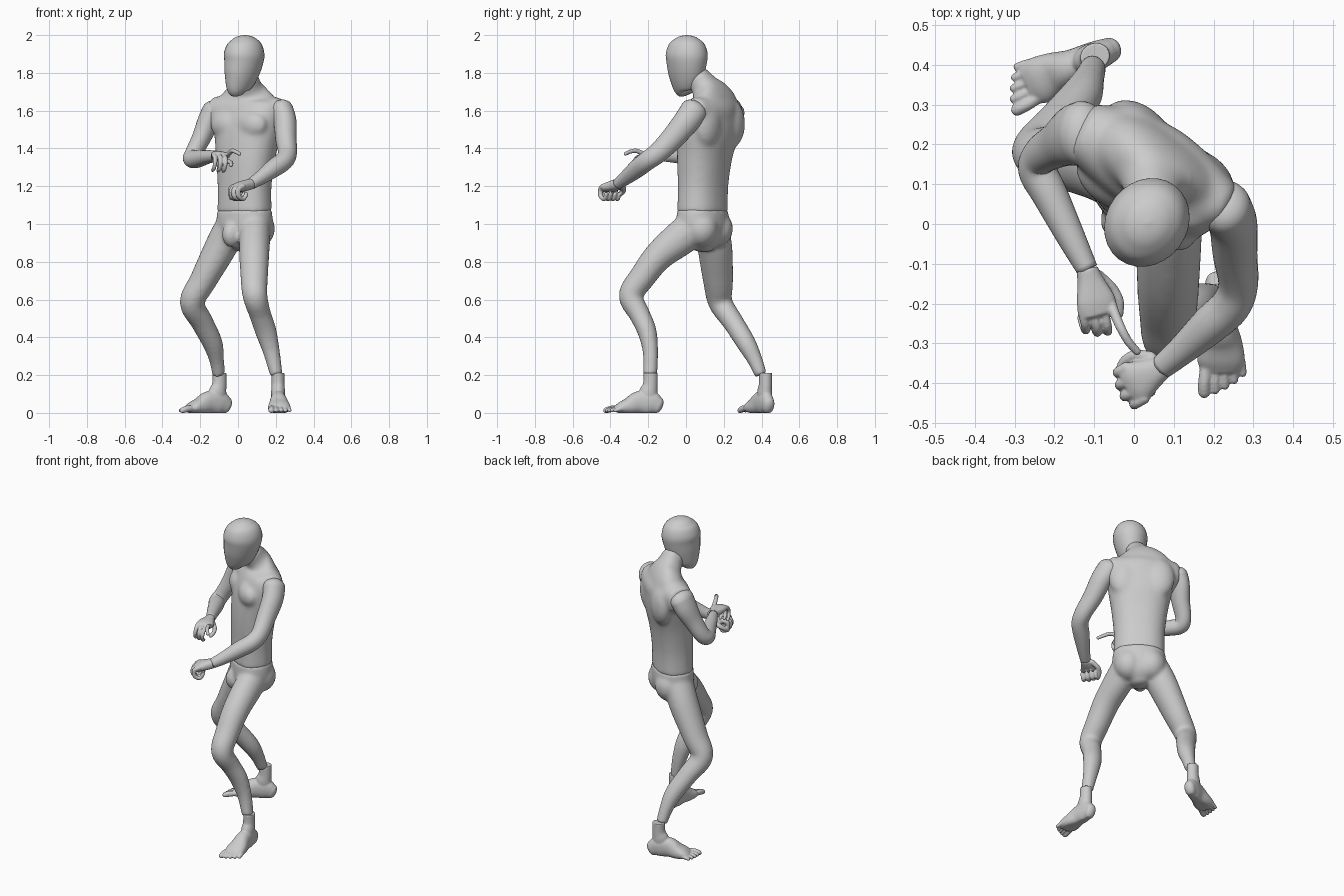
import bpy, bmesh, math
from mathutils import Vector, Matrix

SIDE = Vector((math.cos(math.radians(37)), -math.sin(math.radians(37)), 0))  # body's left
FRONT = Vector((SIDE.y, -SIDE.x, 0))                                         # body's facing


def catmull(a, b, c, d, t):
    return [0.5 * (2*q + (r-p)*t + (2*p-5*q+4*r-s)*t*t + (3*q-p-3*r+s)*t**3)
            for p, q, r, s in zip(a, b, c, d)]


def loft(bm, rows, side=(1, 0, 0), power=2.0, caps=(0, 0), n=28, steps=5, floor=False):
    """Smooth tube through rows of (x, y, z, half width, half depth)."""
    rows = [tuple(r) if len(r) == 5 else tuple(r) + (r[3],) for r in rows]
    ext = [rows[0]] + rows + [rows[-1]]
    path = []
    for i in range(len(rows) - 1):
        path += [catmull(*ext[i:i + 4], k / steps) for k in range(steps)]
    path.append(list(rows[-1]))
    pos = [Vector(p[:3]) for p in path]
    rings = []
    for i, p in enumerate(path):
        t = (pos[min(i + 1, len(pos) - 1)] - pos[max(i - 1, 0)]).normalized()
        rings.append((pos[i], t, p[3], p[4]))

    def cap(ring, sign, h):
        p, t, a, b = ring
        angs = [math.radians(d) for d in (20, 40, 60, 75, 87)]
        return [(p + t * sign * h * b * math.sin(g), t, a * math.cos(g), b * math.cos(g)) for g in angs]
    first, last = rings[0], rings[-1]
    if caps[0]:
        rings = cap(first, -1, caps[0])[::-1] + rings
    if caps[1]:
        rings = rings + cap(last, 1, caps[1])
    loops = []
    for p, t, a, b in rings:
        u = Vector(side)
        u = (u - t * u.dot(t)).normalized()
        v = t.cross(u)
        loop = []
        for k in range(n):
            g = 2 * math.pi * k / n
            c, s = math.cos(g), math.sin(g)
            q = (p + u * a * math.copysign(abs(c) ** (2 / power), c)
                 + v * b * math.copysign(abs(s) ** (2 / power), s))
            if floor:
                q.z = max(q.z, 0.0)
            loop.append(bm.verts.new(q))
        loops.append(loop)
    for l0, l1 in zip(loops, loops[1:]):
        for k in range(n):
            bm.faces.new((l0[k], l0[(k + 1) % n], l1[(k + 1) % n], l1[k]))
    bm.faces.new(loops[0][::-1])
    bm.faces.new(loops[-1])


def ball(bm, centre, sx, sy, sz):
    """Ellipsoid aligned to the body's facing."""
    m = Matrix.Translation(centre) @ Matrix.Rotation(math.radians(-37), 4, 'Z') @ Matrix.Diagonal((sx, sy, sz, 1))
    bmesh.ops.create_uvsphere(bm, u_segments=24, v_segments=14, radius=1, matrix=m)


def finish(name, bm, voxel=0, smooth=0):
    bmesh.ops.recalc_face_normals(bm, faces=bm.faces)
    me = bpy.data.meshes.new(name)
    bm.to_mesh(me)
    bm.free()
    for f in me.polygons:
        f.use_smooth = True
    ob = bpy.data.objects.new(name, me)
    bpy.context.collection.objects.link(ob)
    if voxel:   # fuse overlapping volumes into one skin
        r = ob.modifiers.new("fuse", 'REMESH')
        r.mode, r.voxel_size, r.use_smooth_shade = 'VOXEL', voxel, True
        s = ob.modifiers.new("soften", 'SMOOTH')
        s.factor, s.iterations = 0.5, smooth
    return ob


# head
bm = bmesh.new()
loft(bm, [(.002, .005, 1.688, .030, .035), (-.001, -.002, 1.715, .056, .069), (.014, .0, 1.78, .080, .098),
          (.028, .003, 1.85, .096, .112), (.033, .004, 1.90, .102, .116), (.035, .004, 1.95, .088, .099),
          (.035, .004, 1.98, .060, .067), (.035, .004, 1.994, .035, .038), (.035, .004, 2.0, .004, .004)], SIDE)
finish("head", bm)

# torso: trunk, shoulder bar, chest and shoulder blade muscles
bm = bmesh.new()
loft(bm, [(.035, .088, 1.06, .152, .114), (.035, .090, 1.20, .150, .114), (.04, .098, 1.35, .166, .123),
          (.05, .115, 1.48, .190, .130), (.055, .130, 1.58, .202, .118), (.055, .132, 1.65, .182, .096),
          (.053, .122, 1.695, .135, .080), (.048, .098, 1.73, .080, .070), (.042, .055, 1.79, .06, .06)],
     SIDE, 2.3)
loft(bm, [(-.125, .232, 1.59, .078, .082), (-.04, .190, 1.59, .105, .095), (.055, .138, 1.59, .115, .10),
          (.15, .085, 1.59, .095, .090), (.228, .045, 1.595, .062, .072)], FRONT, 2.2, (.25, .25))
for s in (-1, 1):
    ball(bm, Vector((.05, .115, 1.525)) + FRONT * .075 + SIDE * s * .085, .095, .058, .075)
    ball(bm, Vector((.05, .125, 1.53)) - FRONT * .066 + SIDE * s * .10, .095, .062, .13)
finish("torso", bm, .009, 22)

# pelvis and both legs
bm = bmesh.new()
loft(bm, [(.034, .088, 1.078, .154, .116), (.035, .088, 1.0, .158, .120), (.033, .088, .95, .140, .112),
          (.028, .086, .91, .105, .095), (.024, .084, .88, .06, .07)], SIDE, 2.2, (0, .4))
loft(bm, [(.095, .065, 1.0, .078, .095), (.088, -.03, .925, .083, .094), (.086, -.145, .83, .079, .079),
          (.086, -.23, .72, .073, .070), (.09, -.292, .62, .066, .065), (.118, -.245, .52, .058, .056),
          (.148, -.206, .43, .057, .051), (.178, -.188, .32, .045, .041), (.203, -.19, .20, .034, .038)],
     caps=(.6, 0))
loft(bm, [(-.03, .125, 1.0, .085, .095), (-.09, .152, .88, .086, .093), (-.185, .17, .70, .072, .080),
          (-.243, .182, .585, .066, .065), (-.19, .25, .48, .060, .056), (-.135, .318, .37, .054, .052),
          (-.113, .365, .28, .040, .041), (-.103, .397, .20, .034, .033)], caps=(.6, 0))
ball(bm, (-.032, .016, .945), .05, .058, .07)
for s in (-1, 1):
    ball(bm, Vector((.032, .09, .975)) - FRONT * .036 + SIDE * s * .066, .088, .092, .098)
finish("legs", bm, .009, 16)


# feet: forward direction, big toe on the inner side
def foot(name, ankle, fwd, inner):
    f = Vector((fwd[0], fwd[1], 0)).normalized()
    m = Vector((f.y, -f.x, 0)) * inner
    base = Vector((ankle[0], ankle[1], 0))

    def row(s, lat, z, a, b):
        return tuple(base + f * s + m * lat + Vector((0, 0, z))) + (a, b)
    bm = bmesh.new()
    loft(bm, [row(-.04, 0, .04, .032, .046), row(0, 0, .055, .039, .064), row(.06, .0, .055, .044, .060),
              row(.11, -.002, .037, .055, .046), row(.15, -.002, .028, .060, .033), row(.175, -.001, .021, .052, .022)],
         m, 2.2, (.6, .5), floor=True)
    loft(bm, [row(-.002, 0, .212, .034, .038), row(-.001, 0, .15, .034, .039), row(.01, 0, .10, .037, .050),
              row(.01, 0, .03, .03, .045)], m, floor=True)
    for lat, tip, r in ((.041, .236, .016), (.014, .232, .0115), (-.010, .222, .011),
                        (-.033, .209, .0105), (-.054, .192, .0105)):
        loft(bm, [row(tip - .07, lat * .85, .026, r, r), row(tip - .03, lat, .021, r, r * 1.1),
                  row(tip - .005, lat * 1.03, .013, r, r)], m, caps=(1, 1), n=14, floor=True)
    finish(name, bm, .0045, 3)


foot("front_foot", (.212, -.19), (.03, -1), 1)
foot("back_foot", (-.100, .420), (-.9, -.40), -1)

# arms
bm = bmesh.new()
loft(bm, [(.230, .042, 1.600, .064, .072), (.249, .0, 1.54, .061, .069), (.254, -.075, 1.45, .056, .061),
          (.262, -.15, 1.375, .050, .054), (.243, -.205, 1.335, .050, .051), (.19, -.255, 1.296, .048, .049),
          (.12, -.318, 1.245, .037, .038), (.07, -.360, 1.213, .031, .029)], caps=(.7, 0))
finish("left_arm", bm)
bm = bmesh.new()
loft(bm, [(-.130, .228, 1.595, .062, .082), (-.158, .222, 1.54, .058, .076), (-.192, .20, 1.46, .051, .060),
          (-.235, .172, 1.375, .045, .050), (-.243, .135, 1.345, .048, .047), (-.212, .075, 1.345, .045, .046),
          (-.16, -.03, 1.355, .036, .036), (-.117, -.115, 1.36, .027, .029)], caps=(.7, 0))
finish("right_arm", bm)


# hands: palm plus finger tubes, every point given in hand axes
def hand(name, wrist, fwd, across, size, palm, fingers):
    f = Vector(fwd).normalized()
    w = Vector(across)
    w = (w - f * w.dot(f)).normalized()
    up = w.cross(f)
    up = up if up.z > 0 else -up

    def at(p):
        return tuple(Vector(wrist) + (f * p[0] + w * p[1] + up * p[2]) * size)
    bm = bmesh.new()
    loft(bm, [at((s, l, h)) + (a, b) for s, l, h, a, b in palm], w, 2.3, (0, .5))
    for pts, r in fingers:
        loft(bm, [at(p) + (r * (1 - .06 * i),) for i, p in enumerate(pts)], w, caps=(1, 1), n=14)
    finish(name, bm, .004, 3)


# clenched left hand
curl = [([(.07, l, .004), (.103 - d, l, -.004), (.108 - d, l, -.035), (.078, l * .9, -.052), (.058, l * .9, -.035)], .0145)
        for l, d in ((-.038, .008), (-.013, 0), (.013, .003), (.038, .012))]
thumb = ([(.015, .03, -.008), (.045, .05, -.02), (.075, .05, -.03), (.098, .035, -.042)], .0155)
hand("left_hand", (.073, -.358, 1.213), (-.84, -.50, -.22), (-.5, .85, 0), 1.18,
     [(0, 0, 0, .030, .028), (.03, 0, 0, .040, .029), (.065, 0, 0, .054, .026), (.085, 0, -.003, .052, .021)],
     curl + [thumb])

# relaxed right hand with the index finger pointing
hang = [([(.09, l, .0), (.135 - d, l, -.010), (.150 - d, l, -.038), (.138 - d, l, -.066), (.118 - d, l, -.074)], .0125)
        for l, d in ((.012, 0), (-.012, .004), (-.036, .016))]
index = ([(.085, .032, .0), (.125, .034, .016), (.155, .038, .026), (.185, .046, .022), (.212, .060, .012)], .0135)
thumb = ([(.02, .022, -.01), (.055, .046, -.022), (.09, .055, -.03), (.118, .048, -.042)], .0135)
hand("right_hand", (-.118, -.113, 1.36), (.27, -1, .02), (1, .27, -.1), 1.1,
     [(0, 0, 0, .027, .028), (.03, 0, 0, .034, .026), (.075, 0, .002, .049, .022), (.105, 0, .0, .046, .018)],
     hang + [index, thumb])
